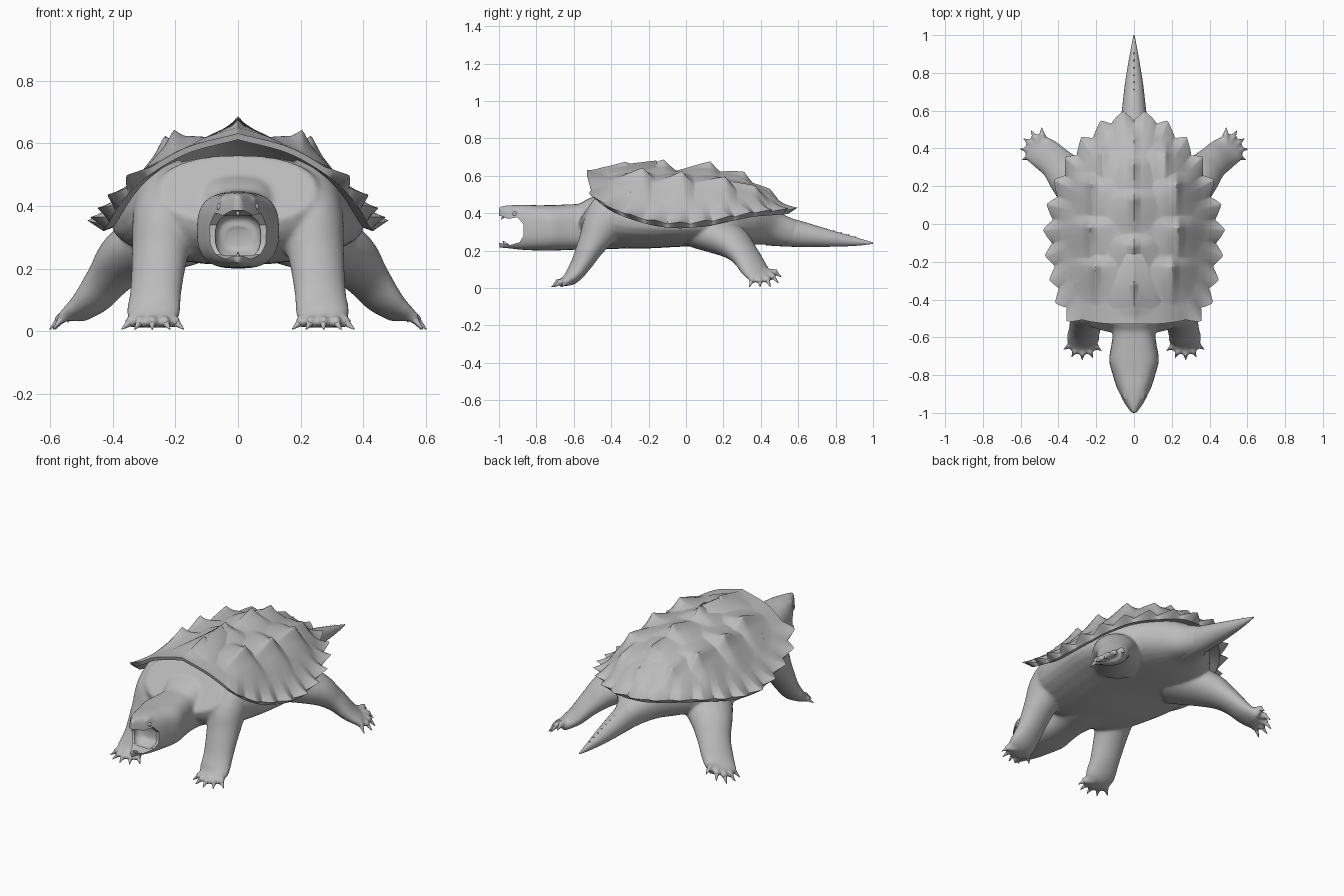
import bpy, bmesh, math
from mathutils import Vector, Matrix

cube = bpy.data.objects.get("Cube")
if cube:
    bpy.data.objects.remove(cube, do_unlink=True)

grey = bpy.data.materials.new("stone grey")
grey.use_nodes = True
COLOR = (0.5, 0.5, 0.5, 1)
grey.diffuse_color = COLOR
grey.node_tree.nodes["Principled BSDF"].inputs["Base Color"].default_value = COLOR


def finish(name, bm, angle=40):
    bmesh.ops.recalc_face_normals(bm, faces=bm.faces)
    mesh = bpy.data.meshes.new(name)
    bm.to_mesh(mesh)
    bm.free()
    mesh.materials.append(grey)
    ob = bpy.data.objects.new(name, mesh)
    bpy.context.collection.objects.link(ob)
    smooth(ob, angle)
    return ob


def smooth(ob, angle):
    bpy.ops.object.select_all(action='DESELECT')
    ob.select_set(True)
    bpy.context.view_layer.objects.active = ob
    bpy.ops.object.shade_smooth_by_angle(angle=math.radians(angle))


def spline(points, steps):
    """Smooth curve through tuples of any length."""
    p = [Vector(q) for q in points]
    p = [2 * p[0] - p[1]] + p + [2 * p[-1] - p[-2]]
    out = []
    for a, b, c, d in zip(p, p[1:], p[2:], p[3:]):
        for k in range(steps):
            t = k / steps
            out.append(b + (c - a) * t / 2 + (2 * a - 5 * b + 4 * c - d) * t * t / 2
                       + (3 * b - a - 3 * c + d) * t ** 3 / 2)
    return out + [p[-2]]


def tube(bm, path, power=2, sides=28, steps=5):
    """Loft rounded sections given as x, y, z, half width, half height."""
    secs = spline(path, steps)
    mid = [Vector(s[:3]) for s in secs]
    rings = []
    for i, s in enumerate(secs):
        tan = (mid[min(i + 1, len(mid) - 1)] - mid[max(i - 1, 0)]).normalized()
        side = tan.cross(Vector((0, 0, 1))).normalized()
        up = side.cross(tan)
        ring = []
        for k in range(sides):
            a = math.tau * k / sides
            c, n = math.cos(a), math.sin(a)
            u = math.copysign(abs(c) ** (2 / power), c) * s[3]
            v = math.copysign(abs(n) ** (2 / power), n) * s[4]
            ring.append(bm.verts.new(mid[i] + side * u + up * v))
        rings.append(ring)
    bridge(bm, rings)
    bm.faces.new(rings[0])
    bm.faces.new(rings[-1])


def bridge(bm, rings):
    for r, q in zip(rings, rings[1:]):
        for k in range(len(r)):
            j = (k + 1) % len(r)
            bm.faces.new((r[k], r[j], q[j], q[k]))


def ball(bm, loc, size, seg=16):
    m = Matrix.Translation(loc) @ Matrix.Diagonal((*size, 1))
    bmesh.ops.create_uvsphere(bm, u_segments=seg, v_segments=seg // 2, radius=1, matrix=m)


def cone(bm, base, tip, radius, seg=10):
    base, tip = Vector(base), Vector(tip)
    d = tip - base
    m = Matrix.Translation((base + tip) / 2) @ d.to_track_quat('Z', 'Y').to_matrix().to_4x4()
    bmesh.ops.create_cone(bm, cap_ends=True, segments=seg, radius1=radius,
                          radius2=radius * 0.12, depth=d.length, matrix=m)


# Feet: centre, heading, sideways tilt; the toe fan serves skin and claws
FEET = [(0.27, -0.6, -88, 0), (0.482, 0.39, 31, 0.55)]


def toe_points(sx, radii):
    for cx, cy, heading, tilt in FEET:
        for k in range(5):
            a = math.radians(heading + (k - 2) * 28)
            pts = [(cx + r * math.cos(a), cy + r * math.sin(a)) for r in radii]
            yield [Vector((sx * x, y, 0.03 + tilt * max(0, 0.585 - x))) for x, y in pts]


# Skin: trunk tapering to the tail, neck with head, and legs fused into one surface
skin = bmesh.new()
tube(skin, [(0, -0.505, 0.455, 0.25, 0.135), (0, -0.42, 0.4, 0.33, 0.175), (0, -0.25, 0.36, 0.375, 0.15),
            (0, 0, 0.348, 0.405, 0.126), (0, 0.2, 0.36, 0.35, 0.138), (0, 0.36, 0.35, 0.23, 0.122),
            (0, 0.48, 0.316, 0.11, 0.09), (0, 0.6, 0.288, 0.058, 0.066)], power=2.25)
tube(skin, [(0, -0.3, 0.38, 0.2, 0.17), (0, -0.46, 0.35, 0.145, 0.145), (0, -0.55, 0.33, 0.112, 0.124),
            (0, -0.64, 0.325, 0.12, 0.122), (0, -0.72, 0.322, 0.132, 0.122), (0, -0.8, 0.322, 0.112, 0.121),
            (0, -0.87, 0.325, 0.09, 0.121), (0, -0.94, 0.327, 0.057, 0.116), (0, -1, 0.327, 0.014, 0.112)],
     power=2.8)
for sx in (1, -1):
    for path in (
        [(0.21, -0.27, 0.44, 0.12, 0.13), (0.232, -0.42, 0.36, 0.105, 0.12), (0.25, -0.5, 0.24, 0.09, 0.078),
         (0.262, -0.56, 0.13, 0.083, 0.055), (0.27, -0.61, 0.06, 0.086, 0.042), (0.27, -0.65, 0.035, 0.07, 0.025)],
        [(0.17, 0.08, 0.31, 0.16, 0.1), (0.325, 0.23, 0.255, 0.12, 0.092), (0.405, 0.315, 0.175, 0.092, 0.063),
         (0.465, 0.365, 0.1, 0.088, 0.046), (0.525, 0.405, 0.05, 0.08, 0.028)],
    ):
        tube(skin, [(sx * p[0], *p[1:]) for p in path])
    for toe in toe_points(sx, (0.045, 0.06, 0.075, 0.088)):
        for p in toe:
            ball(skin, p, (0.018, 0.018, 0.021), 12)
    # Brow ridges over the eyes
    ball(skin, (sx * 0.042, -0.9, 0.42), (0.022, 0.035, 0.014))
body = finish("skin", skin)

# Mouth opening and throat hollow
gape = bmesh.new()
jaw = [(-1.1, 0.39), (-0.99, 0.385), (-0.95, 0.37), (-0.9, 0.378), (-0.868, 0.34),
       (-0.868, 0.28), (-0.89, 0.245), (-0.94, 0.23), (-0.99, 0.24), (-1.1, 0.245)]
face = gape.faces.new([gape.verts.new((-0.2, y, z)) for y, z in jaw])
ext = bmesh.ops.extrude_face_region(gape, geom=[face])["geom"]
bmesh.ops.translate(gape, vec=(0.4, 0, 0), verts=[v for v in ext if isinstance(v, bmesh.types.BMVert)])
throat = bmesh.new()
tube(throat, [(0, -0.9, 0.303, 0.072, 0.072), (0, -0.86, 0.303, 0.072, 0.07),
              (0, -0.835, 0.3, 0.058, 0.05), (0, -0.825, 0.3, 0.03, 0.025)], power=2.6)
cutters = [finish("mouth_cutter", gape), finish("throat_cutter", throat)]

remesh = body.modifiers.new("Fuse", 'REMESH')
remesh.mode = 'VOXEL'
remesh.voxel_size = 0.009
relax = body.modifiers.new("Relax", 'SMOOTH')
relax.factor, relax.iterations = 0.5, 8
for c in cutters:
    c.hide_render = True
    cut = body.modifiers.new("Cut", 'BOOLEAN')
    cut.operation, cut.object, cut.solver = 'DIFFERENCE', c, 'EXACT'
bpy.context.view_layer.objects.active = body
for name in [m.name for m in body.modifiers if m.type in {'REMESH', 'SMOOTH', 'BOOLEAN'}]:
    bpy.ops.object.modifier_apply(modifier=name)
for c in cutters:
    bpy.data.objects.remove(c, do_unlink=True)
smooth(body, 40)

# Tail with a low saw ridge on top
tail = bmesh.new()
tube(tail, [(0, 0.44, 0.312, 0.09, 0.085), (0, 0.58, 0.293, 0.067, 0.073), (0, 0.75, 0.268, 0.047, 0.048),
            (0, 0.9, 0.249, 0.022, 0.024), (0, 1, 0.24, 0.003, 0.004)])
for k in range(9):
    y = 0.58 + 0.04 * k
    z = 0.357 - (y - 0.58) * 0.255
    cone(tail, (0, y - 0.015, z - 0.01), (0, y + 0.015, z + 0.004), 0.012 - 0.001 * k)
finish("tail", tail)

# Claws, beak points and eyes
claws, beak, eyes = bmesh.new(), bmesh.new(), bmesh.new()
for sx in (1, -1):
    for base, tip in toe_points(sx, (0.085, 0.12)):
        cone(claws, base, tip - Vector((0, 0, 0.024)), 0.014)
    ball(eyes, (sx * 0.056, -0.912, 0.396), (0.012, 0.015, 0.014))
cone(beak, (0, -0.965, 0.395), (0, -0.988, 0.368), 0.014)
cone(beak, (0, -0.955, 0.225), (0, -0.98, 0.252), 0.014)
finish("claws", claws)
finish("beak", beak)
finish("eyes", eyes)

# Shell: rings from the rim to the crown, scalloped edge and keeled plates
half = spline([(0, -0.53, 0.632), (0.17, -0.525, 0.585), (0.31, -0.49, 0.5), (0.385, -0.38, 0.42),
               (0.42, -0.2, 0.36), (0.435, -0.05, 0.34), (0.415, 0.1, 0.35), (0.375, 0.23, 0.375),
               (0.305, 0.36, 0.4), (0.2, 0.47, 0.41), (0.1, 0.54, 0.415), (0, 0.55, 0.415)], 20)
length = [0]
for a, b in zip(half, half[1:]):
    length.append(length[-1] + (b - a).length)
rim = []
START, TEETH = 0.3, 11
for p, s in zip(half, length):
    t = (s - START) / (length[-1] - START) * TEETH
    f = t % 1
    rise = (f / 0.6 if f < 0.6 else (1 - f) / 0.4) if 0 < t < TEETH else 0
    rim.append((p, 0.048 * rise ** 0.95))
rim += [(Vector((-p.x, p.y, p.z)), h) for p, h in reversed(rim[1:-1])]

PLATES = [(0, -0.32, 0.05), (0, -0.12, 0.064), (0, 0.13, 0.062), (0, 0.31, 0.058), (0, 0.45, 0.04)]
for sx in (1, -1):
    PLATES += [(sx * 0.205, -0.23, 0.072), (sx * 0.235, -0.02, 0.076), (sx * 0.225, 0.21, 0.07),
               (sx * 0.165, 0.37, 0.055)]


def plate_height(x, y):
    """Broad pyramid plus a thin keel that climbs backward."""
    best = 0
    for px, py, h in PLATES:
        dx = abs(x - px)
        dy = (y - py) / 0.075 if y > py else (py - y) / 0.2
        broad = max(0, 1 - math.hypot(dx / 0.14, dy)) ** 1.3
        keel = max(0, 1 - dx / 0.04) ** 1.5 * max(0, 1 - dy)
        best = max(best, h * (0.65 * broad + 0.35 * keel))
    return best


shell = bmesh.new()
rings = []
# Underside: hidden core, lip, then the upper surface
for r, drop in ((0.3, -0.05), (0.78, -0.02), (0.93, 0.01), (0.99, 0.02)):
    rings.append([shell.verts.new((p.x * r, p.y * r, p.z - drop)) for p, h in rim])
COUNT = 60
for i in range(COUNT):
    r = 1 - i / COUNT
    ring = []
    for p, h in rim:
        out = Vector((p.x, p.y, 0)).normalized() * h * r ** 18
        x, y = p.x * r, p.y * r
        z = p.z + (0.624 - p.z) * (1 - r ** 2.2) + plate_height(x, y) * min(1, (1 - r) * 8)
        z += 0.3 * h * r ** 14
        ring.append(shell.verts.new((x + out.x, y + out.y, z)))
    rings.append(ring)
bridge(shell, rings)
shell.faces.new(rings[0])
shell.faces.new(rings[-1])
finish("shell", shell, 50)
